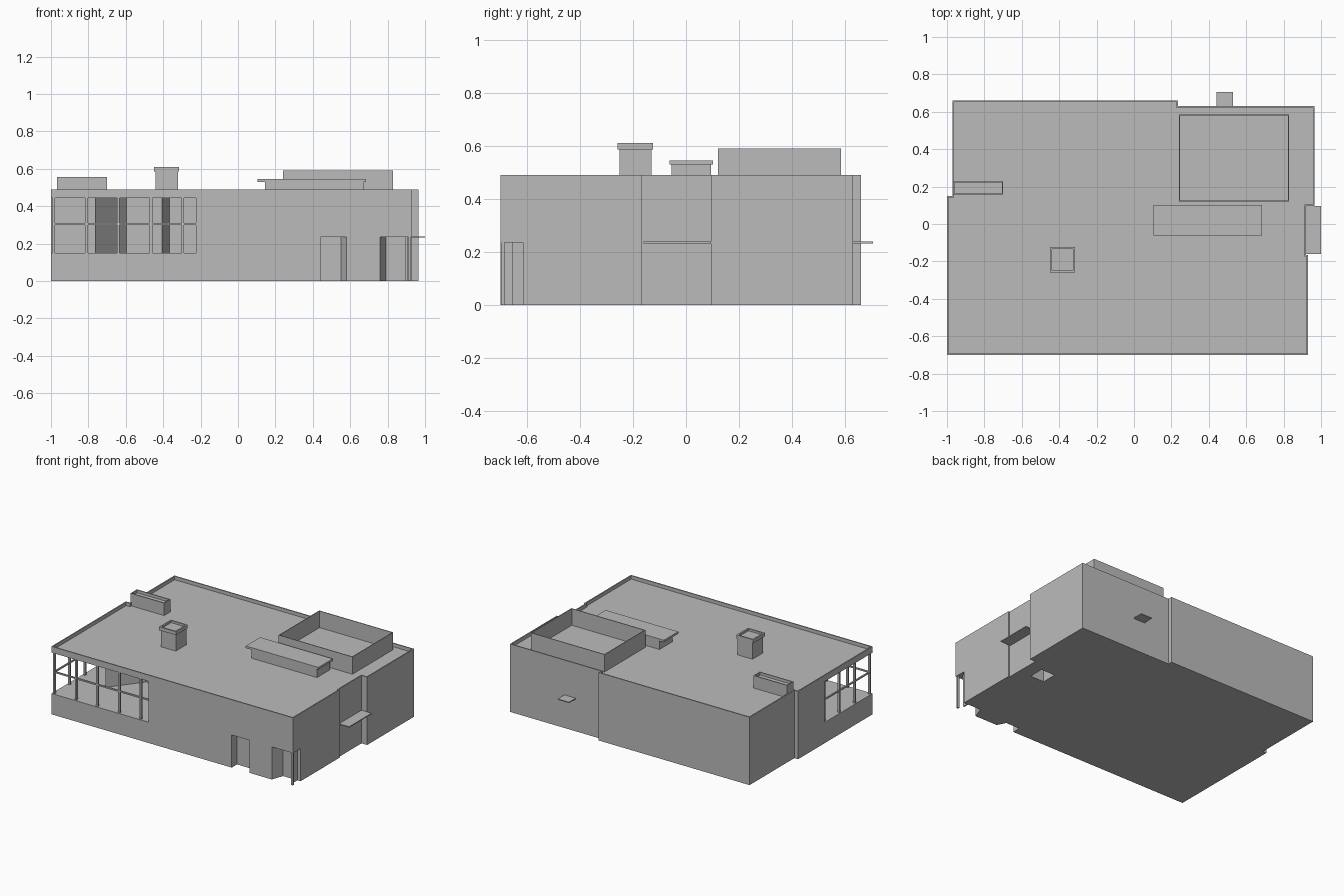
import bpy, bmesh

if "Cube" in bpy.data.objects:
    bpy.data.objects.remove(bpy.data.objects["Cube"])

# One flat grey for the whole building
GREY = bpy.data.materials.new("light_grey")
GREY.diffuse_color = (0.5, 0.5, 0.5, 1)
GREY.use_nodes = True
GREY.node_tree.nodes["Principled BSDF"].inputs["Base Color"].default_value = GREY.diffuse_color


def prism(name, pts, z0, z1, rim=0, drop=0):
    """Extrude a counter-clockwise plan; optionally sink the top inside a rim."""
    bm = bmesh.new()
    lo = [bm.verts.new((x, y, z0)) for x, y in pts]
    hi = [bm.verts.new((x, y, z1)) for x, y in pts]
    n = len(pts)
    bm.faces.new(lo[::-1])
    top = bm.faces.new(hi)
    for i in range(n):
        j = (i + 1) % n
        bm.faces.new((lo[i], lo[j], hi[j], hi[i]))
    if rim:
        bm.normal_update()
        bmesh.ops.inset_individual(bm, faces=[top], thickness=rim)
        inner = bmesh.ops.extrude_discrete_faces(bm, faces=[top])["faces"][0]
        for v in inner.verts:
            v.co.z -= drop
        bmesh.ops.remove_doubles(bm, verts=bm.verts, dist=1e-5)
    me = bpy.data.meshes.new(name)
    bm.to_mesh(me)
    bm.free()
    me.materials.append(GREY)
    ob = bpy.data.objects.new(name, me)
    bpy.context.collection.objects.link(ob)
    return ob


def box(name, x0, x1, y0, y1, z0, z1, rim=0, drop=0):
    return prism(name, [(x0, y0), (x1, y0), (x1, y1), (x0, y1)], z0, z1, rim, drop)


def cut(target, cutter):
    cutter.hide_render = True
    mod = target.modifiers.new("cut", 'BOOLEAN')
    mod.operation = 'DIFFERENCE'
    mod.solver = 'EXACT'
    mod.object = cutter
    bpy.context.view_layer.objects.active = target
    bpy.ops.object.modifier_apply(modifier=mod.name)
    bpy.data.objects.remove(cutter)


# Main building with parapet and sunken roof
body = prism("building_body", [
    (-1, -0.70), (0.93, -0.70), (0.93, -0.165), (0.92, -0.165), (0.92, 0.095),
    (0.965, 0.095), (0.965, 0.63), (0.235, 0.63), (0.235, 0.66),
    (-0.97, 0.66), (-0.97, 0.15), (-1, 0.15)], 0, 0.49, 0.012, 0.025)

# Open corner room behind the window band
cut(body, prism("room_cutter", [
    (-1.05, -0.75), (-0.225, -0.75), (-0.225, -0.05), (-0.365, -0.05),
    (-0.405, -0.20), (-0.595, -0.20), (-0.765, -0.42), (-0.765, -0.155),
    (-1.05, -0.155)], 0.15, 0.445))

# Front door recess, corner entrance recess, floor opening
cut(body, prism("door_cutter", [
    (0.44, -0.75), (0.58, -0.75), (0.58, -0.70), (0.55, -0.64), (0.44, -0.64)],
    -0.05, 0.235))
cut(body, prism("corner_entry_cutter", [
    (0.76, -0.75), (1.0, -0.75), (1.0, -0.615), (0.79, -0.615), (0.76, -0.70)],
    -0.05, 0.235))
cut(body, box("floor_cutter", 0.71, 0.82, -0.07, 0.04, -0.05, 0.235))

# Corner entrance post and door jamb
box("entry_post", 0.912, 0.926, -0.698, -0.684, 0, 0.235)
box("entry_jamb", 0.895, 0.905, -0.655, -0.615, 0, 0.235)

# Window frames: front mullions, side mullions, mid rails
for i, x in enumerate((-0.985, -0.81, -0.64, -0.465, -0.295)):
    box(f"front_mullion_{i}", x - 0.007, x + 0.007, -0.694, -0.680, 0.15, 0.445)
for i, y in enumerate((-0.515, -0.34, -0.165)):
    box(f"side_mullion_{i}", -0.992, -0.978, y - 0.007, y + 0.007, 0.15, 0.445)
box("front_rail", -0.992, -0.225, -0.692, -0.682, 0.30, 0.31)
box("side_rail", -0.990, -0.980, -0.69, -0.155, 0.30, 0.31)

# Entrance canopies on the right and back
box("right_canopy", 0.915, 1.0, -0.16, 0.095, 0.232, 0.239)
box("back_canopy", 0.44, 0.53, 0.625, 0.705, 0.232, 0.239)

# Roof structures
box("plant_screen", 0.24, 0.83, 0.12, 0.585, 0.46, 0.59, 0.008, 0.12)
box("skylight_base", 0.145, 0.67, -0.055, 0.095, 0.46, 0.531)
box("skylight_cap", 0.105, 0.685, -0.062, 0.102, 0.53, 0.545)
box("chimney", -0.44, -0.322, -0.25, -0.13, 0.46, 0.586)
box("chimney_cap", -0.45, -0.315, -0.258, -0.124, 0.585, 0.61, 0.015, 0.015)
box("roof_upstand", -0.968, -0.70, 0.157, 0.23, 0.46, 0.555, 0.01, 0.02)
